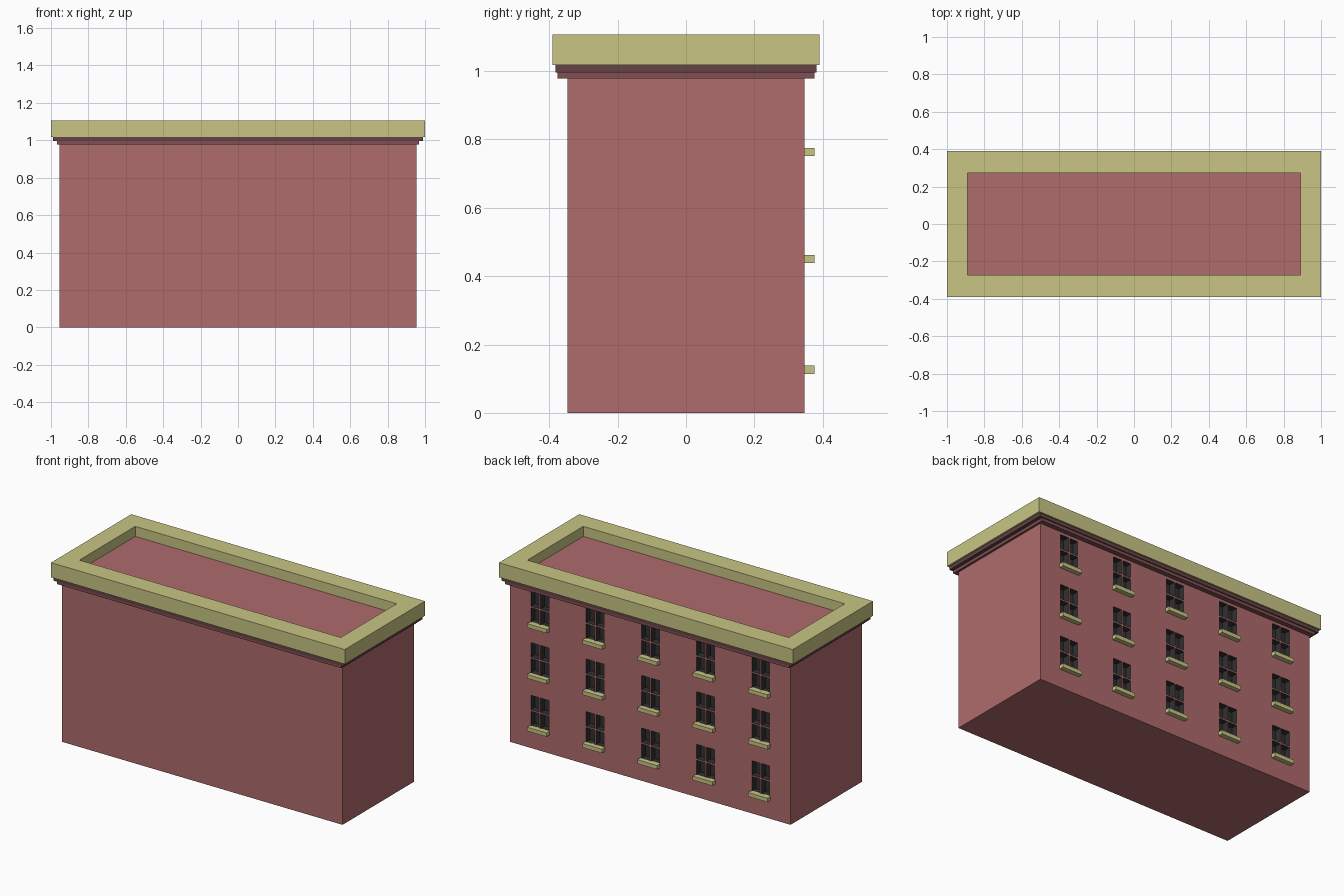
import bpy, bmesh
from mathutils import Matrix, Vector

if "Cube" in bpy.data.objects:
    bpy.data.objects.remove(bpy.data.objects["Cube"])


def material(name, rgb):
    m = bpy.data.materials.new(name)
    m.diffuse_color = (*rgb, 1)
    m.use_nodes = True
    m.node_tree.nodes["Principled BSDF"].inputs["Base Color"].default_value = m.diffuse_color
    return m


BRICK = material("brick", (0.43, 0.145, 0.15))
STONE = material("stone", (0.58, 0.56, 0.23))
TRIM_DARK = material("dark_trim", (0.13, 0.055, 0.06))
TRIM = material("trim", (0.22, 0.08, 0.085))
GLASS = material("dark_glass", (0.03, 0.03, 0.03))


def boxes(name, mat, extents):
    """One object made of boxes given as (x0, x1, y0, y1, z0, z1)."""
    bm = bmesh.new()
    for x0, x1, y0, y1, z0, z1 in extents:
        centre = Vector((x0 + x1, y0 + y1, z0 + z1)) / 2
        size = (x1 - x0, y1 - y0, z1 - z0, 1)
        bmesh.ops.create_cube(bm, size=1, matrix=Matrix.Translation(centre) @ Matrix.Diagonal(size))
    mesh = bpy.data.meshes.new(name)
    bm.to_mesh(mesh)
    bm.free()
    mesh.materials.append(mat)
    ob = bpy.data.objects.new(name, mesh)
    bpy.context.collection.objects.link(ob)
    return ob


def cut(ob, cutter):
    """Subtract the cutter, keeping its material on the cut faces."""
    mod = ob.modifiers.new("cut", "BOOLEAN")
    mod.operation = "DIFFERENCE"
    mod.solver = "EXACT"
    mod.material_mode = "TRANSFER"
    mod.object = cutter
    bpy.context.view_layer.objects.active = ob
    bpy.ops.object.modifier_apply(modifier=mod.name)
    bpy.data.objects.remove(cutter)


# Brick block, its top forming the sunken roof
WALL_Y = 0.347
walls = boxes("walls", BRICK, [(-0.955, 0.955, -WALL_Y, WALL_Y, 0, 1.045)])

# Stepped cornice and hollow stone parapet
boxes("lower_cornice", TRIM, [(-0.968, 0.968, -0.376, 0.376, 0.978, 0.996)])
boxes("upper_cornice", TRIM_DARK, [(-0.989, 0.989, -0.382, 0.382, 0.996, 1.017)])
parapet = boxes("parapet", STONE, [(-1, 1, -0.39, 0.39, 1.017, 1.107)])
cut(parapet, boxes("parapet_opening", STONE, [(-0.89, 0.89, -0.272, 0.272, 0.9, 1.2)]))

# Rear windows: four recessed panes each, above a projecting sill
panes, sills = [], []
PANE_W, PANE_H, BAR, DEPTH = 0.056, 0.088, 0.010, 0.04
for col in range(-2, 3):
    x = col * 0.376
    for z in (0.138, 0.462, 0.775):
        sills.append((x - 0.067, x + 0.067, WALL_Y - 0.005, 0.376, z - 0.024, z))
        for x0 in (x - BAR / 2 - PANE_W, x + BAR / 2):
            for z0 in (z, z + PANE_H + BAR):
                panes.append((x0, x0 + PANE_W, WALL_Y - DEPTH, WALL_Y + 0.1, z0, z0 + PANE_H))
cut(walls, boxes("pane_openings", GLASS, panes))
boxes("window_sills", STONE, sills)
